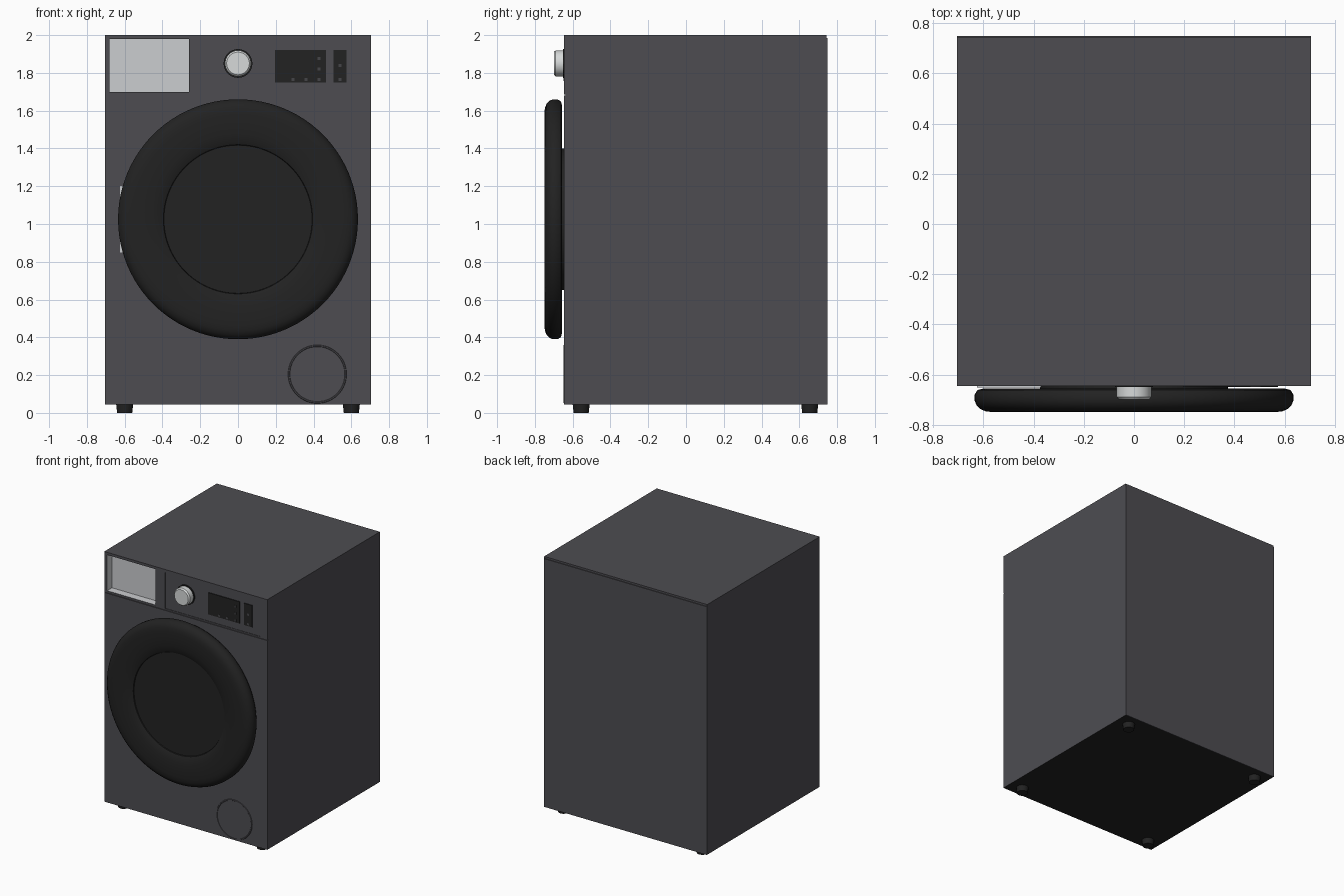
import bpy, bmesh, math
from mathutils import Matrix, Vector

cube = bpy.data.objects.get("Cube")
if cube:
    bpy.data.objects.remove(cube, do_unlink=True)


def material(name, r, g, b):
    m = bpy.data.materials.new(name)
    m.use_nodes = True
    m.diffuse_color = (r, g, b, 1)
    m.node_tree.nodes["Principled BSDF"].inputs["Base Color"].default_value = (r, g, b, 1)
    return m


GREY = material("graphite grey", 0.075, 0.073, 0.083)
BLACK = material("matt black", 0.016, 0.016, 0.016)
LIGHT = material("light grey plastic", 0.6, 0.61, 0.63)
SILVER = material("silver", 0.68, 0.7, 0.7)
ICON = material("icon grey", 0.06, 0.06, 0.065)
FRONT = -0.645


def finish(name, bm, mat, smooth=False):
    bmesh.ops.recalc_face_normals(bm, faces=bm.faces)
    me = bpy.data.meshes.new(name)
    bm.to_mesh(me)
    bm.free()
    ob = bpy.data.objects.new(name, me)
    bpy.context.collection.objects.link(ob)
    me.materials.append(mat)
    if smooth:
        bpy.ops.object.select_all(action="DESELECT")
        ob.select_set(True)
        bpy.context.view_layer.objects.active = ob
        bpy.ops.object.shade_smooth_by_angle(angle=math.radians(35))
    return ob


def box(name, x, y, z, mat):
    """Box from (low, high) pairs on each axis."""
    bm = bmesh.new()
    bmesh.ops.create_cube(bm, size=1)
    for v in bm.verts:
        v.co = Vector([p[0] if c < 0 else p[1] for c, p in zip(v.co, (x, y, z))])
    return finish(name, bm, mat)


def lathe(name, profile, centre, mat, steps=96, upright=False):
    """Spin (radius, height) points about the y axis, or about z if upright."""
    bm = bmesh.new()
    vs = [bm.verts.new((r, 0, h) if upright else (r, h, 0)) for r, h in profile]
    edges = [bm.edges.new(pair) for pair in zip(vs, vs[1:])]
    axis = (0, 0, 1) if upright else (0, 1, 0)
    bmesh.ops.spin(bm, geom=vs + edges, cent=(0, 0, 0), axis=axis,
                   angle=math.tau, steps=steps)
    bmesh.ops.remove_doubles(bm, verts=bm.verts, dist=0.0002)
    bmesh.ops.transform(bm, matrix=Matrix.Translation(centre), verts=bm.verts)
    return finish(name, bm, mat, smooth=True)


# Cabinet with a drawer recess, control panel recess and front seam
body = box("cabinet", (-0.705, 0.705), (FRONT, 0.745), (0.045, 2.0), GREY)
body.data.materials.append(BLACK)
body.data.materials.append(LIGHT)
cuts = [
    ("drawer_cutter", (-0.68, -0.26), 0.06, (1.70, 1.98)),
    ("panel_cutter", (-0.18, 0.64), 0.004, (1.695, 1.975)),
    ("seam_cutter", (-0.8, 0.8), 0.006, (1.680, 1.686)),
]
for name, x, depth, z in cuts:
    cutter = box(name, x, (-0.8, FRONT + depth), z, GREY)
    mod = body.modifiers.new(name, "BOOLEAN")
    mod.operation = "DIFFERENCE"
    mod.solver = "EXACT"
    mod.object = cutter
    bpy.ops.object.select_all(action="DESELECT")
    body.select_set(True)
    bpy.context.view_layer.objects.active = body
    bpy.ops.object.modifier_apply(modifier=name)
    bpy.data.objects.remove(cutter, do_unlink=True)

# Black underside, light drawer recess
for face in body.data.polygons:
    c = face.center
    if face.normal.z < -0.9 and c.z < 0.1:
        face.material_index = 1
    elif -0.69 < c.x < -0.25 and c.z > 1.69 and FRONT + 0.01 < c.y < -0.5:
        face.material_index = 2
    else:
        face.material_index = 0

box("back_panel", (-0.705, 0.705), (0.745, 0.75), (0.045, 1.985), GREY)

# Door: a rounded ring around a slightly sunken disc, on a short hub
lathe("door_ring", [
    (0.375, FRONT), (0.375, -0.656), (0.6, -0.656), (0.624, -0.662), (0.635, -0.68),
    (0.635, -0.705), (0.628, -0.722), (0.612, -0.738), (0.59, -0.747), (0.56, -0.75),
    (0.5, -0.75), (0.45, -0.746), (0.415, -0.739), (0.395, -0.73), (0.392, -0.72)],
    (0, 0, 1.025), BLACK)
lathe("door_disc", [(0.394, -0.715), (0.392, -0.724), (0, -0.726)], (0, 0, 1.025), BLACK)
box("door_hinge", (-0.625, -0.37), (-0.651, FRONT), (0.85, 1.2), LIGHT)

# Control knob with a dark collar
lathe("knob_collar", [(0.076, FRONT + 0.004), (0.076, -0.65), (0, -0.65)],
      (0, 0, 1.85), BLACK, 48)
lathe("knob", [(0.069, -0.65), (0.069, -0.69), (0.06, -0.7), (0, -0.7)],
      (0, 0, 1.85), SILVER, 48)

# Display plates with small touch icons
plate_y = (-0.647, FRONT + 0.004)
box("display", (0.195, 0.465), plate_y, (1.75, 1.92), BLACK)
box("start_display", (0.505, 0.575), plate_y, (1.75, 1.92), BLACK)
icons = [(0.29, 1.765), (0.36, 1.765), (0.43, 1.765), (0.43, 1.82), (0.43, 1.875),
         (0.54, 1.765), (0.54, 1.84)]
for i, (x, z) in enumerate(icons):
    box(f"touch_icon_{i + 1}", (x - 0.008, x + 0.008), (-0.648, -0.647),
        (z - 0.008, z + 0.008), ICON)

# Round filter cover
lathe("filter_cover", [(0.155, FRONT), (0.153, -0.649), (0.147, -0.649),
                       (0.145, -0.647), (0, -0.647)], (0.42, 0, 0.205), GREY, 64)

# Tapered feet
for side, x in (("left", 0.6), ("right", -0.6)):
    for end, y in (("front", -0.555), ("back", 0.655)):
        lathe(f"{end}_{side}_foot", [(0, 0), (0.04, 0), (0.045, 0.046), (0, 0.046)],
              (x, y, 0), BLACK, 24, upright=True)
